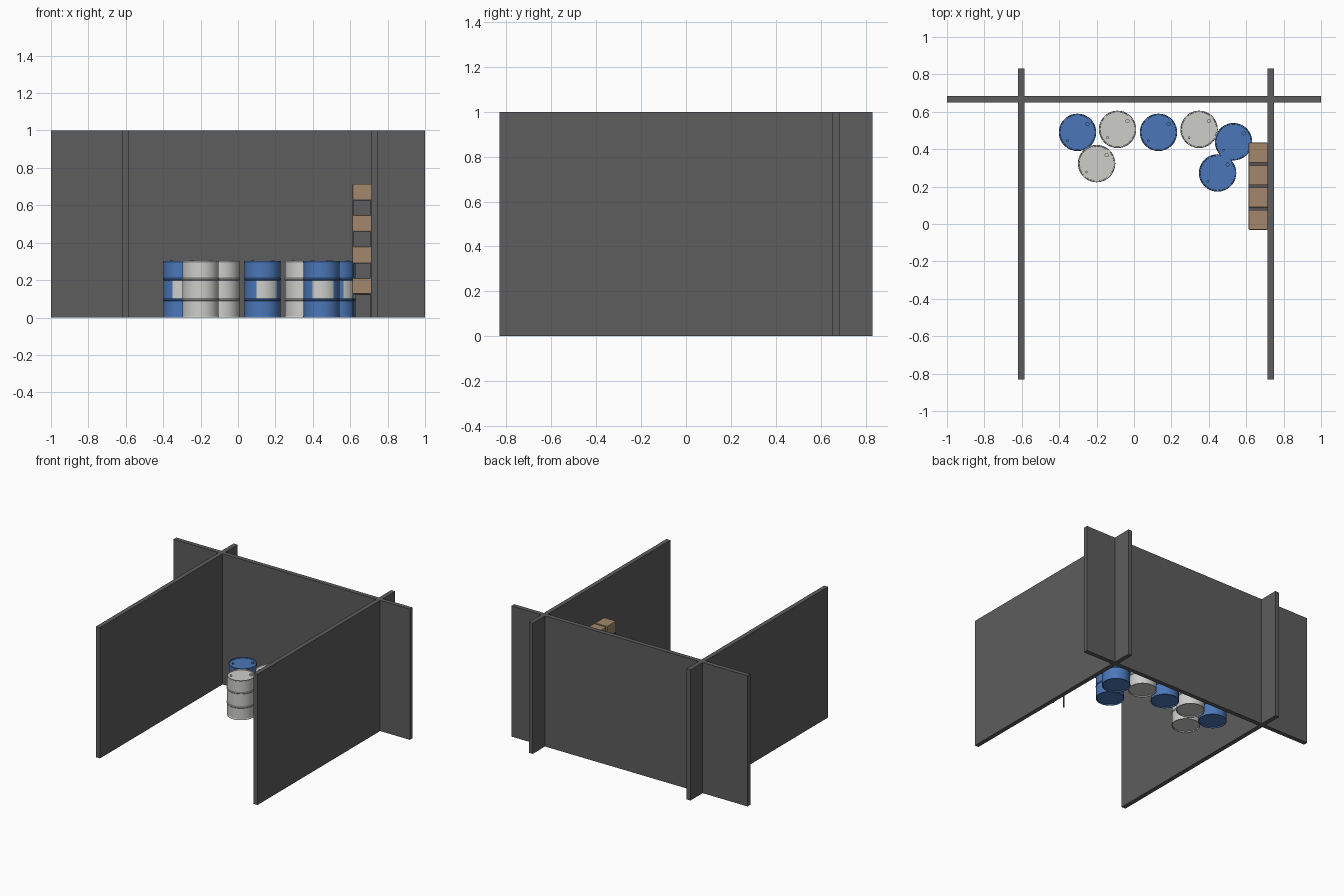
import bpy, bmesh
from math import radians, sin, cos, degrees, atan2

cube = bpy.data.objects.get("Cube")
if cube:
    bpy.data.objects.remove(cube, do_unlink=True)


def material(name, rgb):
    m = bpy.data.materials.new(name)
    m.use_nodes = True
    m.diffuse_color = (*rgb, 1)
    bsdf = next(n for n in m.node_tree.nodes if n.type == 'BSDF_PRINCIPLED')
    bsdf.inputs["Base Color"].default_value = (*rgb, 1)
    bsdf.inputs["Roughness"].default_value = 0.7
    return m


WALL = material("wall_grey", (0.11, 0.11, 0.112))
BLUE = material("drum_blue", (0.07, 0.185, 0.48))
WHITE = material("drum_white", (0.61, 0.61, 0.59))
CARD = material("cardboard", (0.36, 0.245, 0.145))
STEEL = material("shelf_steel", (0.09, 0.09, 0.095))


def finish(bm, name, mats, loc=(0, 0, 0)):
    me = bpy.data.meshes.new(name)
    bmesh.ops.recalc_face_normals(bm, faces=bm.faces[:])
    bm.to_mesh(me)
    bm.free()
    for m in mats:
        me.materials.append(m)
    ob = bpy.data.objects.new(name, me)
    ob.location = loc
    bpy.context.collection.objects.link(ob)
    return ob


def box(name, lo, hi, mat, bevel=0):
    """Box from its two opposite corners."""
    size = [b - a for a, b in zip(lo, hi)]
    mid = [(a + b) / 2 for a, b in zip(lo, hi)]
    bm = bmesh.new()
    bmesh.ops.create_cube(bm, size=1)
    bmesh.ops.scale(bm, vec=size, verts=bm.verts[:])
    ob = finish(bm, name, [mat], mid)
    if bevel:
        mod = ob.modifiers.new("soft_edges", 'BEVEL')
        mod.width, mod.segments = bevel, 2
    return ob


# Walls
box("back_wall", (-1, 0.65, 0), (1, 0.684, 1), WALL)
box("right_wall", (-0.62, -0.832, 0), (-0.586, 0.832, 1), WALL)
box("left_wall", (0.715, -0.832, 0), (0.748, 0.832, 1), WALL)

# Drum outline as (radius, height), with rims, two ribs and sunken ends
R, r = 0.1, 0.097
PROFILE = [(0, 0.008), (0.093, 0.008), (0.094, 0), (0.099, 0), (0.099, 0.006), (r, 0.009)]
for z in (0.095, 0.205):
    PROFILE += [(r, z - 0.006), (R, z - 0.002), (R, z + 0.002), (r, z + 0.006)]
PROFILE += [(r, 0.293), (0.099, 0.296), (0.099, 0.302), (0.094, 0.302), (0.093, 0.295), (0, 0.295)]
SIDES = 36


def drum(name, x, y, mat, label=None):
    """Lathed drum; label is the start angle of the paper band, from the front."""
    bm = bmesh.new()
    verts = [bm.verts.new((rad, 0, z)) for rad, z in PROFILE]
    edges = [bm.edges.new(pair) for pair in zip(verts, verts[1:])]
    bmesh.ops.spin(bm, geom=verts + edges, cent=(0, 0, 0), axis=(0, 0, 1),
                   angle=radians(360), steps=SIDES)
    bmesh.ops.remove_doubles(bm, verts=bm.verts[:], dist=0.0003)
    for f in bm.faces:
        c = f.calc_center_median()
        side = abs(f.normal.z) < 0.1 and 0.11 < c.z < 0.19
        if label is not None and side:
            angle = degrees(atan2(c.x, -c.y))
            f.material_index = int(label < angle < label + 70)
    ob = finish(bm, name, [mat, WHITE], (x, y, 0))
    bpy.ops.object.select_all(action='DESELECT')
    ob.select_set(True)
    bpy.context.view_layer.objects.active = ob
    bpy.ops.object.shade_smooth_by_angle(angle=radians(30))

    # Filler caps on the lid
    for i, (a, size) in enumerate(((40, 0.011), (220, 0.007))):
        bm = bmesh.new()
        bmesh.ops.create_cone(bm, cap_ends=True, segments=12, radius1=size,
                              radius2=size, depth=0.01)
        finish(bm, f"{name}_cap_{i + 1}", [mat],
               (x + 0.07 * cos(radians(a)), y + 0.07 * sin(radians(a)), 0.3))


# Drums
drum("blue_drum_1", -0.302, 0.49, BLUE, -30)
drum("blue_drum_2", 0.131, 0.49, BLUE, -20)
drum("blue_drum_3", 0.532, 0.44, BLUE, 20)
drum("blue_drum_4", 0.447, 0.273, BLUE, -30)
drum("white_drum_1", -0.088, 0.506, WHITE)
drum("white_drum_2", 0.348, 0.506, WHITE)
drum("white_drum_3", -0.2, 0.323, WHITE)

# Shelf rack with four rows of cartons
X0, X1, Y0, Y1 = 0.612, 0.714, -0.03, 0.433
for i, x in enumerate((X0, X1 - 0.006)):
    for j, y in enumerate((Y0, Y1 - 0.006)):
        box(f"rack_post_{i}_{j}", (x, y, 0), (x + 0.006, y + 0.006, 0.63), STEEL)
for level in range(4):
    z = 0.126 + level * 0.168
    box(f"shelf_{level + 1}", (X0, Y0, z - 0.006), (X1, Y1, z), STEEL)
    for n in range(4):
        y = Y0 + n * 0.1195
        box(f"carton_{level + 1}_{n + 1}", (X0 + 0.001, y - 0.001, z),
            (X1, y + 0.106, z + 0.085), CARD, 0.004)
